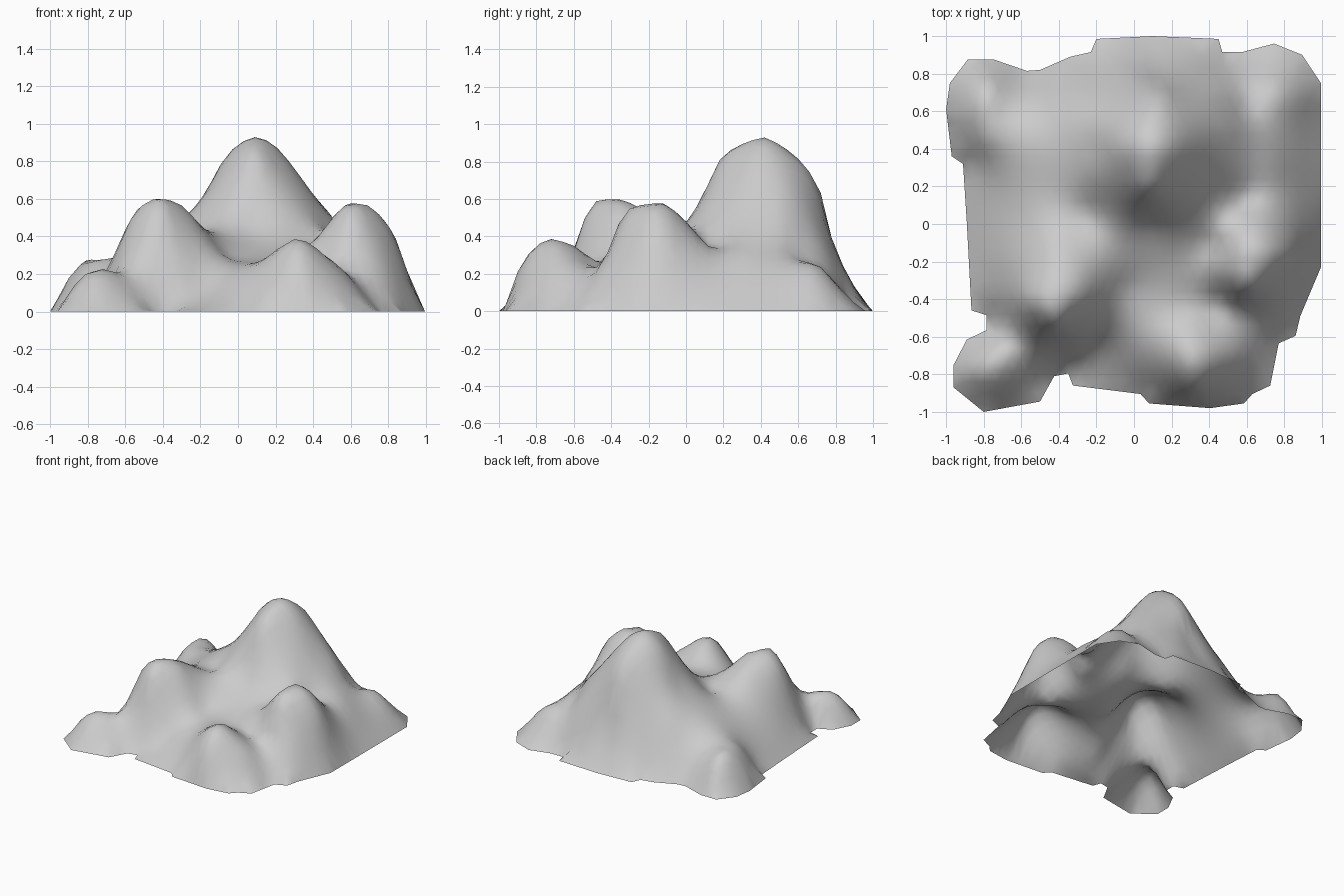
import bpy, math
from mathutils import Vector
from mathutils.geometry import delaunay_2d_cdt

if "Cube" in bpy.data.objects:
    bpy.data.objects.remove(bpy.data.objects["Cube"])

# Ragged ground outline, clockwise from the back edge
OUTLINE = [(-.2, .985), (.1, 1), (.45, .985), (.47, .915), (.575, .915), (.745, .96),
           (.895, .9), (.995, .75), (.995, -.23), (.885, -.49), (.86, -.595), (.77, -.635),
           (.725, -.86), (.63, -.905), (.585, -.955), (.405, -.98), (.08, -.955),
           (.035, -.905), (-.325, -.86), (-.35, -.795), (-.425, -.81), (-.5, -.945),
           (-.8, -1), (-.96, -.87), (-.96, -.75), (-.89, -.615), (-.785, -.565),
           (-.785, -.485), (-.865, -.46), (-.89, .01), (-.91, .32), (-.97, .36),
           (-1, .61), (-.98, .75), (-.885, .875), (-.745, .875), (-.57, .815), (-.5, .82),
           (-.34, .89), (-.23, .915)]

# Guide points (x, y, z) for each hill
main_hill = [(.1, .4, .93), (.08, .2, .84), (.08, 0, .46), (.1, .57, .84), (.12, .67, .74),
             (.13, .73, .6), (.13, .78, .37), (-.07, .4, .82), (-.2, .4, .59),
             (.22, .4, .86), (.45, .43, .56), (-.3, .65, .38), (.38, .58, .6),
             (.45, .76, .3), (.5, .52, .5), (0, .52, .84), (.2, .28, .81), (0, .28, .83),
             (.63, .44, .36)]
right_hill = [(.57, -.12, .565), (.63, -.2, .57), (.7, -.15, .565), (.84, -.15, .4),
              (.93, -.15, .13), (.6, -.33, .53), (.6, -.45, .25), (.62, .03, .45),
              (.58, .12, .34), (.42, -.12, .37), (.73, .3, .3), (.82, -.42, .15),
              (.44, -.43, .23), (.5, -.22, .5), (.72, -.28, .48), (.73, -.03, .46)]
left_hill = [(-.44, -.42, .6), (-.56, -.4, .52), (-.28, -.36, .55), (-.42, -.53, .54),
             (-.42, -.6, .33), (-.7, -.3, .22), (-.05, -.35, .29), (-.42, -.15, .5),
             (-.25, .05, .4), (-.6, .3, .29), (-.43, -.3, .575), (-.62, -.6, .22)]
front_hill = [(.31, -.74, .385), (.28, -.6, .35), (.25, -.46, .26), (.32, -.88, .26),
              (.1, -.7, .23), (.55, -.68, .23), (-.2, -.65, .14), (.2, -.72, .315),
              (.42, -.72, .335)]
corner_mounds = [(-.8, -.76, .21), (-.68, -.74, .215), (-.87, -.78, .14), (-.75, -.86, .15),
                 (-.75, -.66, .19), (-.8, .66, .275), (-.7, .58, .265), (-.8, .75, .22),
                 (-.9, .58, .18), (-.8, .45, .24), (.6, .62, .28), (.74, .7, .25),
                 (.86, .68, .17)]


def densify(loop, step):
    """Split long outline edges into even pieces."""
    out = []
    for a, b in zip(loop, loop[1:] + loop[:1]):
        a, b = Vector(a), Vector(b)
        n = max(1, math.ceil((b - a).length / step))
        out += [a.lerp(b, i / n) for i in range(n)]
    return out


def kernel(ax, ay, bx, by):
    return math.sqrt((ax - bx) ** 2 + (ay - by) ** 2 + .03 ** 2)


def solve(m, rhs):
    """Gaussian elimination with pivoting."""
    n = len(m)
    m = [row + [r] for row, r in zip(m, rhs)]
    for c in range(n):
        p = max(range(c, n), key=lambda r: abs(m[r][c]))
        m[c], m[p] = m[p], m[c]
        for r in range(c + 1, n):
            f = m[r][c] / m[c][c]
            if f:
                m[r] = [x - f * y for x, y in zip(m[r], m[c])]
    w = [0.0] * n
    for r in reversed(range(n)):
        w[r] = (m[r][n] - sum(m[r][k] * w[k] for k in range(r + 1, n))) / m[r][r]
    return w


# Smooth height surface through the guides, falling to zero on the outline
rim = densify(OUTLINE, .13)
guides = main_hill + right_hill + left_hill + front_hill + corner_mounds
guides = guides + [(p.x, p.y, 0.0) for p in rim]
weights = solve([[kernel(a[0], a[1], b[0], b[1]) for b in guides] for a in guides],
                [g[2] for g in guides])


def height(x, y):
    z = sum(w * kernel(x, y, g[0], g[1]) for w, g in zip(weights, guides))
    return min(.935, max(.005, z))


# Triangulate the outline with a staggered grid of inner points
STEP = .06
points = list(rim)
for j in range(-17, 18):
    for i in range(-17, 18):
        p = Vector(((i + .5 * (j % 2)) * STEP, j * STEP))
        if min((p - q).length for q in rim) > .04:
            points.append(p)
verts, _, faces, _, _, _ = delaunay_2d_cdt(points, [], [list(range(len(rim)))], 1, 1e-5)


def on_rim(v):
    return min((v - q).length for q in rim) < 1e-3


coords = [(v.x, v.y, 0.0 if on_rim(v) else height(v.x, v.y)) for v in verts]
used = sorted({i for f in faces for i in f})
remap = {old: new for new, old in enumerate(used)}

# Open-bottomed hill terrain
mesh = bpy.data.meshes.new("hill_terrain")
mesh.from_pydata([coords[i] for i in used], [], [[remap[i] for i in f] for f in faces])
if sum(p.normal.z for p in mesh.polygons) < 0:
    mesh.flip_normals()
for p in mesh.polygons:
    p.use_smooth = True
terrain = bpy.data.objects.new("hill_terrain", mesh)
bpy.context.collection.objects.link(terrain)
